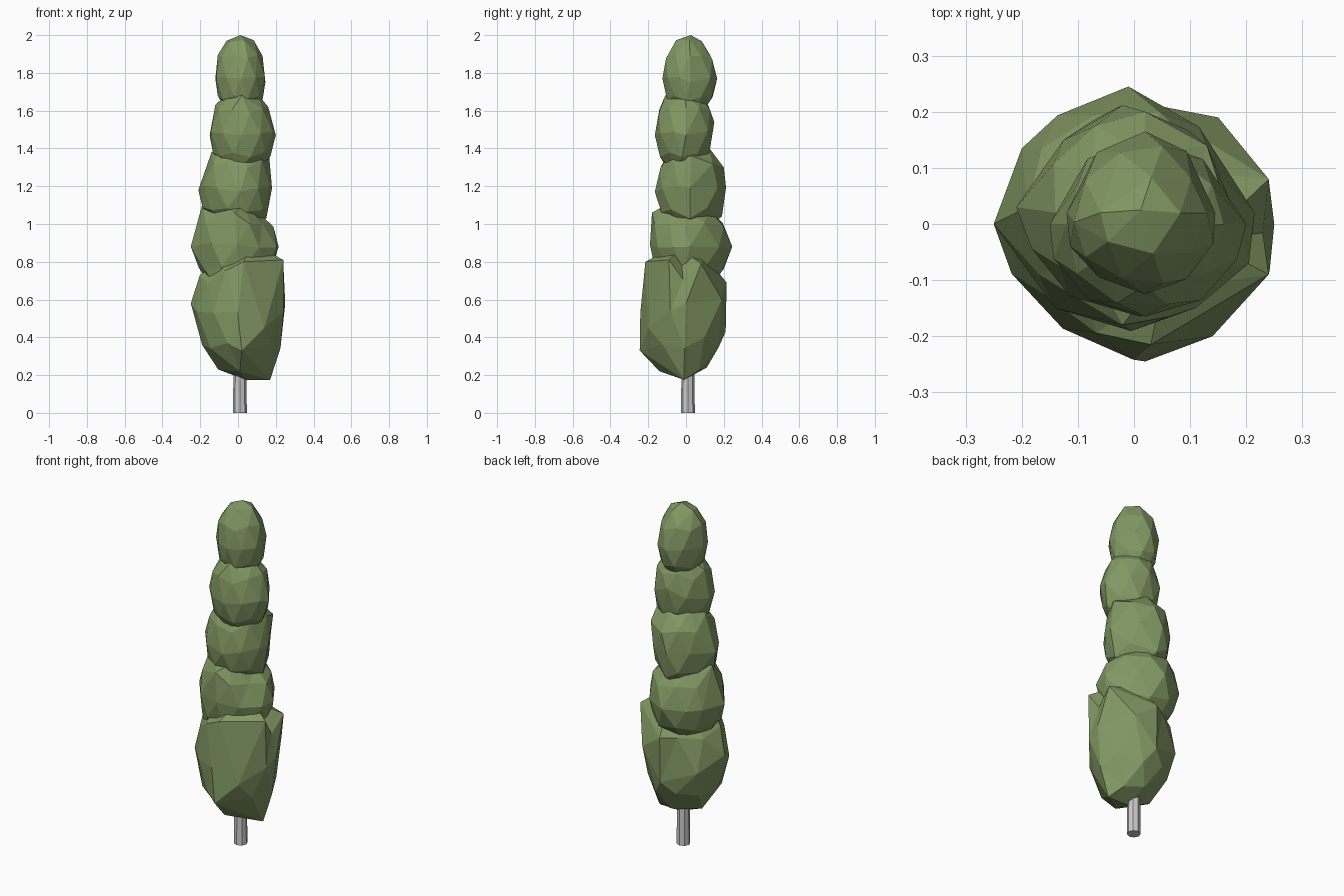
import bpy, bmesh, random
from mathutils import Vector

random.seed(4)
leaf = bpy.data.materials.new("leaf_green")
leaf.diffuse_color = (0.22, 0.31, 0.125, 1)


def foliage(name, center, radii, pulls):
    """Faceted clump: jittered icosphere with some vertices pulled to given points."""
    c, r = Vector(center), Vector(radii)
    bm = bmesh.new()
    bmesh.ops.create_icosphere(bm, subdivisions=2, radius=1)
    dirs = {v: v.co.normalized() for v in bm.verts}
    for v in bm.verts:
        k = random.uniform(0.98, 1.03)
        v.co = c + Vector([d * s * k for d, s in zip(dirs[v], r)])
    moved = {}
    for p in pulls:
        d = Vector([(a - b) / s for a, b, s in zip(p, c, r)]).normalized()
        v = max(dirs, key=lambda q: dirs[q].dot(d))
        moved[v] = Vector(p) - v.co
        del dirs[v]
    # Free neighbours follow a little, which keeps the clump rounded
    for v in dirs:
        near = [moved[e.other_vert(v)] for e in v.link_edges if e.other_vert(v) in moved]
        if near:
            v.co += 0.35 * sum(near, Vector()) / len(near)
    for v, m in moved.items():
        v.co += m
    me = bpy.data.meshes.new(name)
    bm.to_mesh(me)
    bm.free()
    me.materials.append(leaf)
    bpy.context.collection.objects.link(bpy.data.objects.new(name, me))


# Trunk
bpy.ops.mesh.primitive_cone_add(vertices=8, radius1=0.037, radius2=0.03, depth=0.5,
                                location=(0.01, 0.01, 0.25))
bpy.context.object.name = "trunk"

# Foliage clumps, bottom to top
foliage("foliage_base", (0.01, -0.01, 0.53), (0.23, 0.215, 0.34), [
    (0.04, -0.01, 0.175), (0.17, -0.01, 0.175), (0.02, -0.245, 0.33),
    (-0.25, 0, 0.58), (-0.19, -0.02, 0.36), (-0.105, 0, 0.23), (0.01, -0.14, 0.22),
    (0.25, 0, 0.58), (0.24, -0.09, 0.81), (0.125, -0.03, 0.87), (0.24, 0.08, 0.79),
    (0.15, 0.19, 0.6), (0.14, -0.2, 0.45), (-0.17, 0.14, 0.5),
    (0.03, -0.215, 0.8), (0.02, 0.215, 0.69), (0.02, 0.21, 0.43), (0.02, 0.11, 0.24)])
foliage("foliage_lower", (-0.015, 0.015, 0.875), (0.215, 0.205, 0.24), [
    (-0.25, 0, 0.88), (0.215, 0.02, 0.88), (-0.01, 0.245, 0.88), (-0.2, 0.135, 0.88),
    (-0.19, 0.03, 1.1), (-0.02, -0.18, 1.06), (-0.12, -0.12, 0.67), (-0.14, -0.15, 0.9)])
foliage("foliage_middle", (-0.01, 0.02, 1.2), (0.188, 0.183, 0.235), [
    (-0.21, 0.03, 1.18), (0.165, 0.03, 1.36), (0.18, 0.02, 1.19), (0.15, 0.02, 1.03),
    (0.02, 0.2, 1.3), (0.01, -0.165, 1.17), (0.0, 0.19, 1.04), (-0.14, 0.02, 1.38),
    (0.13, 0.14, 1.32)])
foliage("foliage_upper", (0.02, -0.005, 1.485), (0.168, 0.158, 0.235), [
    (-0.15, 0, 1.47), (0.2, 0, 1.47), (0.16, 0, 1.62), (-0.12, 0, 1.63),
    (0.02, -0.165, 1.47), (0.02, 0.15, 1.54), (0.02, -0.11, 1.68)])
foliage("foliage_top", (0.012, 0.018, 1.78), (0.133, 0.143, 0.22), [
    (0.012, 0.025, 2.0), (-0.12, 0.02, 1.77), (0.145, 0.02, 1.75), (0.13, 0.02, 1.89),
    (0.02, 0.165, 1.77), (0.02, -0.125, 1.77), (-0.06, 0.02, 1.97)])
